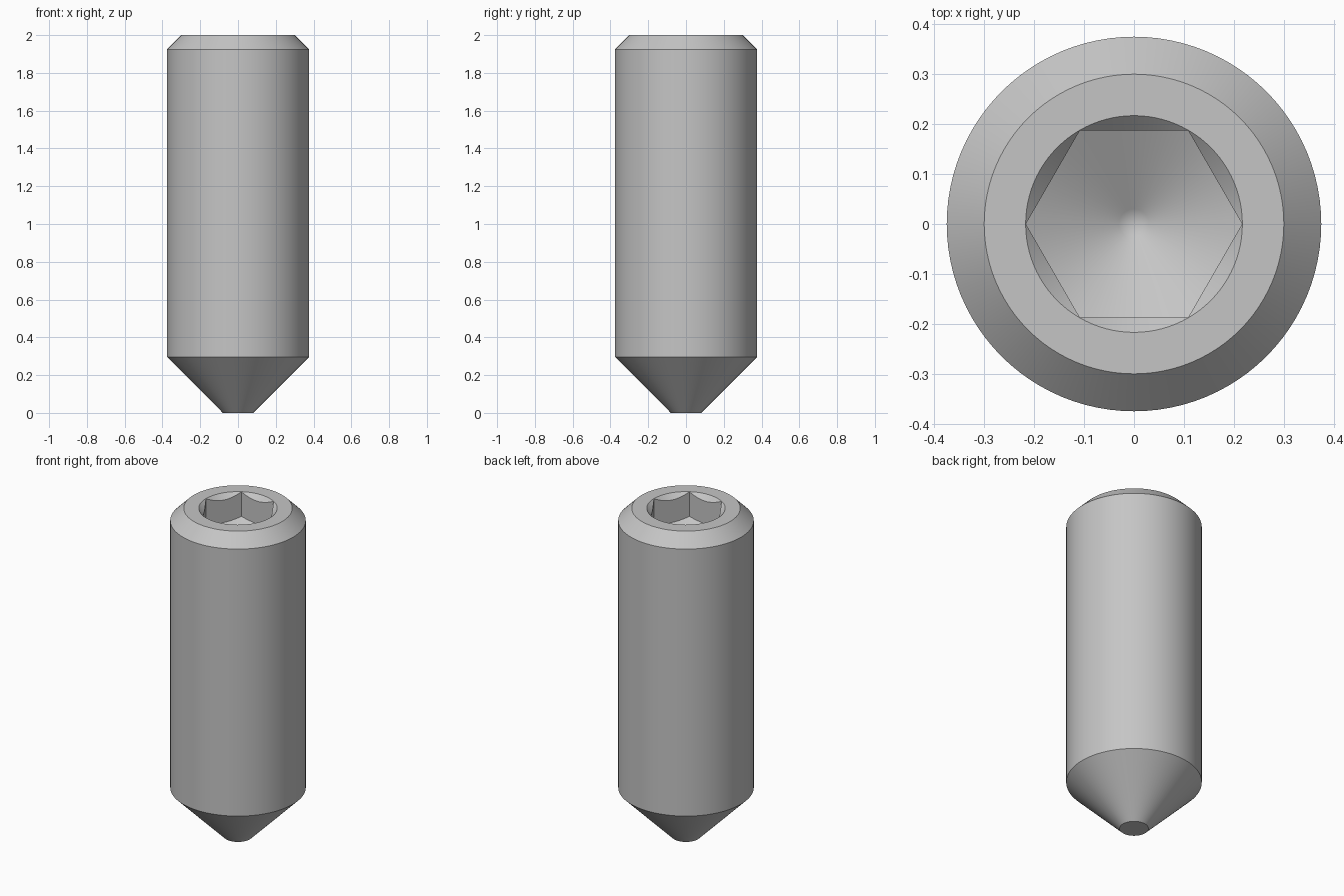
import bpy
import bmesh
import math

cube = bpy.data.objects.get("Cube")
if cube:
    bpy.data.objects.remove(cube, do_unlink=True)

SEGMENTS = 96
TOP = 2.0
HEX_RADIUS = 0.217

steel = bpy.data.materials.new("steel grey")
steel.use_nodes = True
colour = (0.56, 0.56, 0.56, 1)
steel.diffuse_color = colour
steel.node_tree.nodes["Principled BSDF"].inputs["Base Color"].default_value = colour


def lathe(name, profile, segments=SEGMENTS):
    """Spin (radius, height) points, bottom to top, into a closed solid."""
    bm = bmesh.new()
    rings = []
    for r, z in profile:
        count = segments if r > 0 else 1
        ring = []
        for i in range(count):
            a = math.tau * i / segments
            ring.append(bm.verts.new((r * math.cos(a), r * math.sin(a), z)))
        rings.append(ring)
    for low, high in zip(rings, rings[1:]):
        for i in range(segments):
            j = (i + 1) % segments
            if len(low) == 1:
                bm.faces.new((low[0], high[j], high[i]))
            else:
                bm.faces.new((low[i], low[j], high[j], high[i]))
    for ring in (rings[0], rings[-1]):
        if len(ring) > 1:
            bm.faces.new(ring)
    bmesh.ops.recalc_face_normals(bm, faces=bm.faces)
    mesh = bpy.data.meshes.new(name)
    bm.to_mesh(mesh)
    bm.free()
    mesh.materials.append(steel)
    obj = bpy.data.objects.new(name, mesh)
    bpy.context.collection.objects.link(obj)
    return obj


def boolean(target, tool, operation):
    """Apply a boolean and discard the tool."""
    mod = target.modifiers.new("cut", 'BOOLEAN')
    mod.operation = operation
    mod.solver = 'EXACT'
    mod.object = tool
    bpy.context.view_layer.objects.active = target
    bpy.ops.object.modifier_apply(modifier=mod.name)
    bpy.data.objects.remove(tool, do_unlink=True)


# Screw body: flat tip, cone point, shank and top chamfer
body = lathe("set_screw", [(0.08, 0), (0.375, 0.295), (0.375, 1.925), (0.3, TOP)])

# Hex socket with a shallow drilled cone floor
wall_bottom = TOP - 0.15
slope = math.tan(math.radians(29))
drop = HEX_RADIUS * slope
socket = lathe("socket_cutter", [(HEX_RADIUS - 0.0005, wall_bottom - 0.3),
                                 (HEX_RADIUS - 0.0005, TOP + 0.1)], 6)
drill = lathe("drill_cutter", [(0, wall_bottom - drop),
                               (0.03, wall_bottom - drop + 0.03 * slope),
                               (0.3, wall_bottom - drop + 0.3 * slope),
                               (0.3, TOP + 0.2)])
boolean(socket, drill, 'INTERSECT')
boolean(body, socket, 'DIFFERENCE')

# Countersink around the socket mouth
sink = lathe("countersink_cutter", [(0, TOP - HEX_RADIUS), (HEX_RADIUS + 0.1, TOP + 0.1)])
boolean(body, sink, 'DIFFERENCE')

bpy.ops.object.select_all(action='DESELECT')
body.select_set(True)
bpy.context.view_layer.objects.active = body
bpy.ops.object.shade_smooth_by_angle(angle=math.radians(30))
